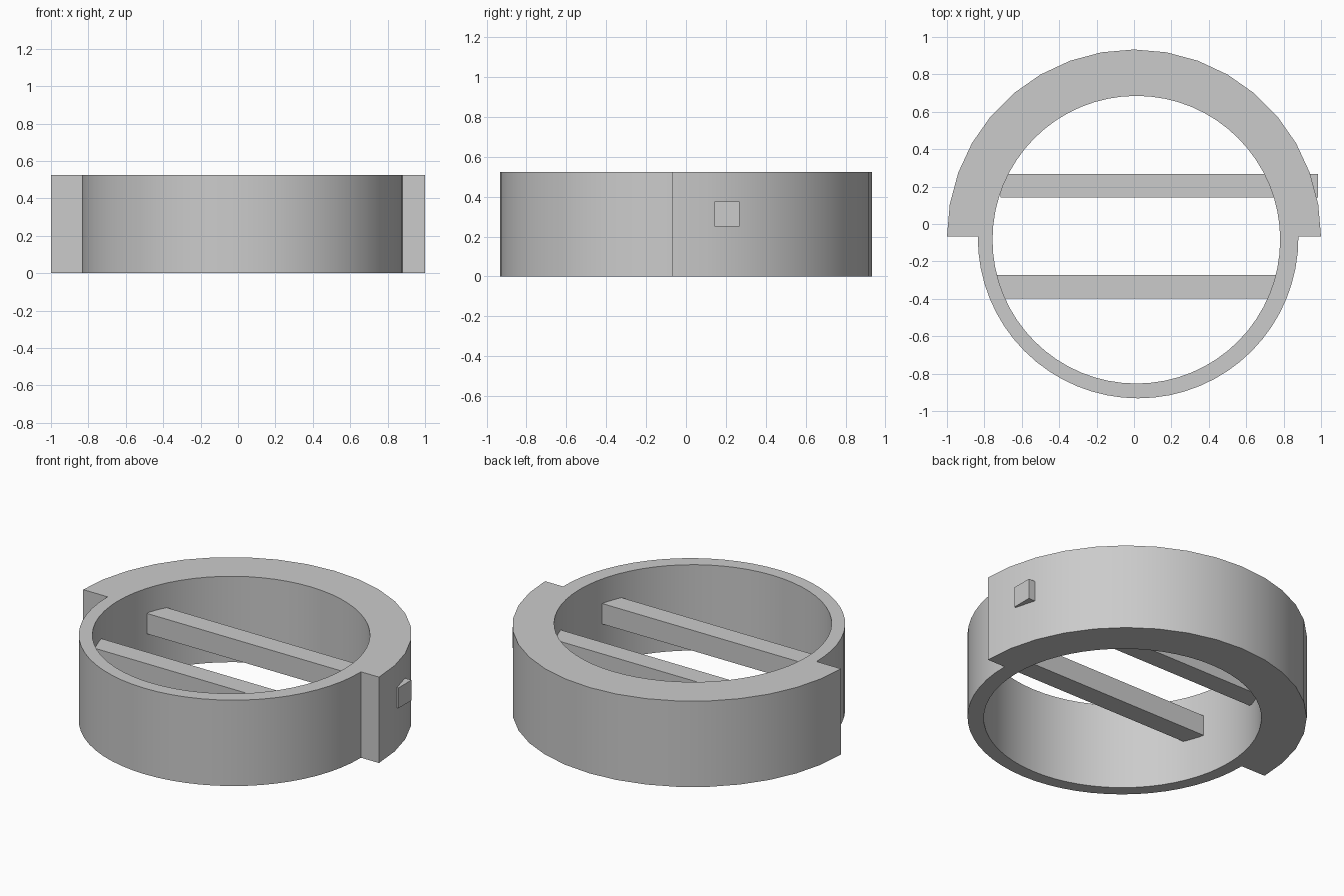
import bpy
import bmesh
from math import cos, sin, radians

cube = bpy.data.objects.get("Cube")
if cube:
    bpy.data.objects.remove(cube)

HEIGHT = 0.525
SHOULDER_Y = -0.067

grey = bpy.data.materials.new("plain grey")
grey.use_nodes = True
colour = (0.6, 0.6, 0.6, 1)
grey.diffuse_color = colour
grey.node_tree.nodes["Principled BSDF"].inputs["Base Color"].default_value = colour


def arc(cx, cy, radius, start, end, steps):
    angles = [radians(start + (end - start) * i / steps) for i in range(steps + 1)]
    return [(cx + radius * cos(a), cy + radius * sin(a)) for a in angles]


def add_object(name, bm):
    mesh = bpy.data.meshes.new(name)
    bm.to_mesh(mesh)
    bm.free()
    mesh.materials.append(grey)
    obj = bpy.data.objects.new(name, mesh)
    bpy.context.collection.objects.link(obj)
    return obj


def extruded_outline(name, outlines):
    """Extrude closed outlines; inner outlines become holes."""
    curve = bpy.data.curves.new(name + "_profile", "CURVE")
    curve.dimensions = "2D"
    curve.fill_mode = "BOTH"
    curve.extrude = HEIGHT / 2
    for points in outlines:
        spline = curve.splines.new("POLY")
        spline.points.add(len(points) - 1)
        for p, (x, y) in zip(spline.points, points):
            p.co = (x, y, 0, 1)
        spline.use_cyclic_u = True
    helper = bpy.data.objects.new(name + "_profile", curve)
    bpy.context.collection.objects.link(helper)
    depsgraph = bpy.context.evaluated_depsgraph_get()
    source = bpy.data.meshes.new_from_object(helper.evaluated_get(depsgraph))
    bpy.data.objects.remove(helper)
    bm = bmesh.new()
    bm.from_mesh(source)
    bpy.data.meshes.remove(source)
    bmesh.ops.remove_doubles(bm, verts=bm.verts, dist=0.0005)
    bmesh.ops.recalc_face_normals(bm, faces=bm.faces)
    bmesh.ops.translate(bm, verts=bm.verts, vec=(0, 0, HEIGHT / 2))
    return add_object(name, bm)


def bar(name, x_range, y_range, z_range):
    bm = bmesh.new()
    bmesh.ops.create_cube(bm, size=1)
    for v in bm.verts:
        for axis, (low, high) in enumerate((x_range, y_range, z_range)):
            v.co[axis] = high if v.co[axis] > 0 else low
    return add_object(name, bm)


# Ring: wide half at the back, thin half at the front, with an off-centre hole
outer = arc(0, SHOULDER_Y, 1.0, 0, 180, 18)
outer += arc(0.022, -0.075, 0.857, 179.5, 360.5, 32)
hole = arc(0.0125, -0.084, 0.769, 0, 360, 64)[:-1]
ring = extruded_outline("stepped_ring", [outer, hole])

# Cross bars: the back one pokes through the wide half
bar("back_bar", (-0.715, 0.985), (0.143, 0.268), (0.25, 0.375))
bar("front_bar", (-0.75, 0.79), (-0.397, -0.272), (0.25, 0.375))

# Smooth the curved walls, keep the rims and steps crisp
bpy.ops.object.select_all(action="DESELECT")
ring.select_set(True)
bpy.context.view_layer.objects.active = ring
bpy.ops.object.shade_smooth_by_angle(angle=radians(30))
